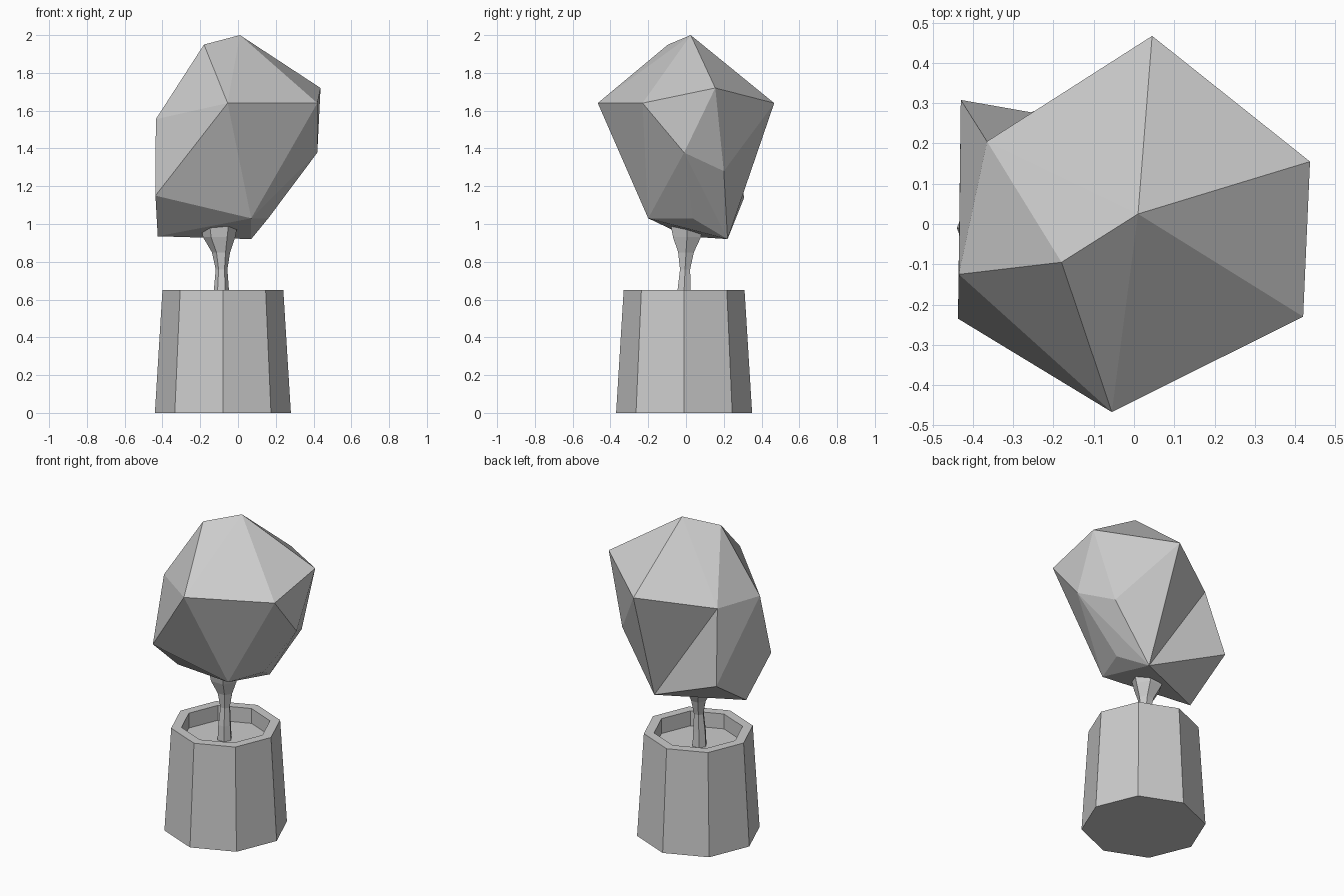
import bpy, bmesh, math

if "Cube" in bpy.data.objects:
    bpy.data.objects.remove(bpy.data.objects["Cube"])


def finish(bm, name):
    bmesh.ops.recalc_face_normals(bm, faces=bm.faces[:])
    me = bpy.data.meshes.new(name)
    bm.to_mesh(me)
    bm.free()
    ob = bpy.data.objects.new(name, me)
    bpy.context.collection.objects.link(ob)
    return ob


def rings(name, sides, sections):
    """Skin a stack of polygon rings given as (x, y, z, radius), capped at both ends."""
    bm = bmesh.new()
    loops = []
    for x, y, z, r in sections:
        loops.append([bm.verts.new((x + r * math.cos(math.tau * i / sides),
                                    y + r * math.sin(math.tau * i / sides), z))
                      for i in range(sides)])
    for a, b in zip(loops, loops[1:]):
        for i in range(sides):
            j = (i + 1) % sides
            bm.faces.new((a[i], a[j], b[j], b[i]))
    bm.faces.new(loops[0])
    bm.faces.new(loops[-1])
    return finish(bm, name)


# Octagonal planter: outer wall, rim, inner wall, soil as the end cap
cx, cy = -0.08, -0.01
rings("planter", 8, [(cx, cy, z, r) for z, r in
                     [(0, 0.36), (0.65, 0.32), (0.65, 0.26), (0.555, 0.26)]])

# Slim trunk that flares into the crown
rings("trunk", 6, [(-0.088, -0.01, 0.55, 0.045), (-0.088, -0.01, 0.65, 0.040),
                   (-0.087, -0.005, 0.76, 0.031), (-0.090, 0.0, 0.85, 0.048),
                   (-0.100, 0.005, 0.93, 0.085), (-0.100, 0.005, 1.0, 0.10)])

# Faceted crown: hull of its corner points
corners = {
    "top": (0.01, 0.025, 2.0), "top_left": (-0.18, -0.095, 1.95),
    "right": (0.437, 0.155, 1.72), "front": (-0.055, -0.467, 1.64),
    "front_right": (0.42, -0.23, 1.64), "back": (0.045, 0.467, 1.64),
    "left": (-0.435, -0.125, 1.555), "back_left": (-0.365, 0.205, 1.58),
    "low_left": (-0.437, -0.235, 1.15), "low_right": (0.42, -0.01, 1.378),
    "low_back_right": (0.31, 0.2, 1.28), "base_front": (0.07, -0.2, 1.03),
    "base_right": (0.16, 0.035, 1.03), "base_back": (0.07, 0.22, 0.92),
    "base_left": (-0.425, 0.0, 0.935), "low_back_left": (-0.43, 0.308, 1.14),
}
bm = bmesh.new()
v = {k: bm.verts.new(p) for k, p in corners.items()}
bmesh.ops.convex_hull(bm, input=bm.verts[:])
# Turn the back diagonal so the crown creases inward there
edge = bm.edges.get((v["low_back_left"], v["back"]))
if edge:
    bmesh.utils.edge_rotate(edge, True)
finish(bm, "crown")
